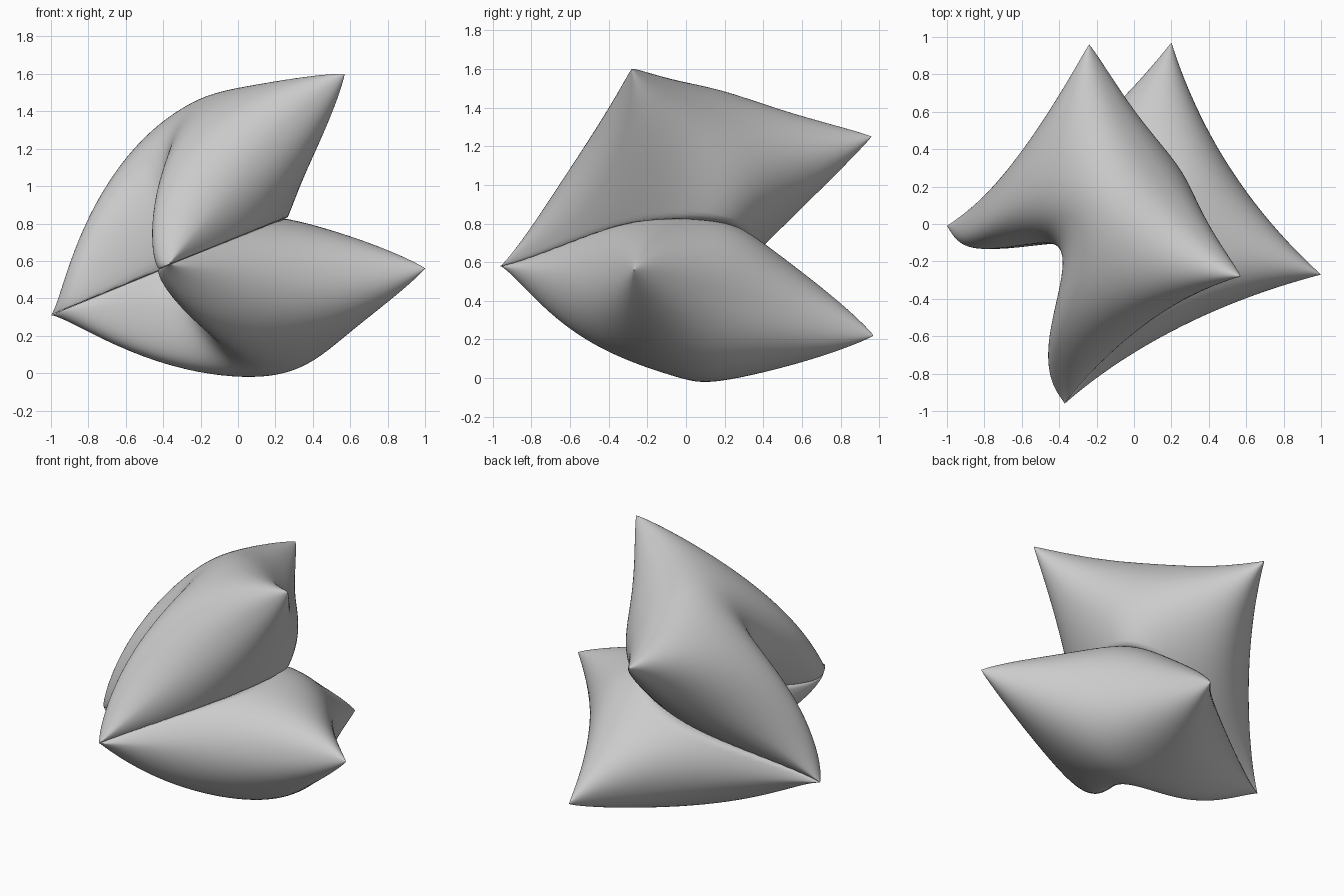
import bpy, bmesh, math
from mathutils import Vector as V

if "Cube" in bpy.data.objects:
    bpy.data.objects.remove(bpy.data.objects["Cube"])

N = 60
# the two cushions share the front-left side, which is pinched deeply inwards
FRONT, LEFT = V((-0.37, -0.96, 0.58)), V((-1.0, -0.01, 0.31))
LOWER = [FRONT, V((1.0, -0.27, 0.56)), V((0.2, 0.97, 0.22)), LEFT]
UPPER = [FRONT, V((0.57, -0.28, 1.6)), V((-0.24, 0.96, 1.25)), LEFT]

# contact plane about halfway between the cushions, through the shared side
hinge = (FRONT + LEFT) / 2
away = V((0, 0, 0))
for c, weight in ((LOWER, 1.1), (UPPER, 1.0)):
    away += (sum(c, V((0, 0, 0))) / 4 - hinge).normalized() * weight
contact = (LEFT - FRONT).cross(away).normalized()
if contact.z < 0:
    contact = -contact


def pillow(name, corners, inset, hinge_mid, puff, above):
    """Inflated square: corners are hinge start, outer start, outer end, hinge end."""
    c00, c10, c11, c01 = corners
    centre = (c00 + c10 + c11 + c01) / 4
    n = (c10 - c01).cross(c11 - c00).normalized()
    if n.z < 0:
        n = -n

    # outer seam sagging towards the middle
    def seam(a, b, t):
        m = (a + b) / 2
        return a.lerp(b, t) + (centre - m).normalized() * inset * (1 - abs(2 * t - 1) ** 2.0)

    # hinge seam: straight near the corners, then folding in sharply
    def fold(t):
        return c00.lerp(c01, t) + (V(hinge_mid) - (c00 + c01) / 2) * max(0, math.sin(math.pi * t)) ** 3

    def point(u, v, side):
        e0, e1 = seam(c00, c10, u), seam(c01, c11, u)
        h0, h1 = fold(v), seam(c10, c11, v)
        flat = c00.lerp(c10, u).lerp(c01.lerp(c11, u), v)
        base = e0.lerp(e1, v) + h0.lerp(h1, u) - flat
        power = 0.45 + 0.17 * (1 - u) ** 2
        f = max(0, 4 * u * (1 - u)) ** power * max(0, 4 * v * (1 - v)) ** power
        p = base + n * f * puff * side
        # flatten where it presses on the other cushion
        d = (p - hinge).dot(contact)
        if d * above < 0.001:
            p = p + contact * (0.001 * above - d)
        return p

    bm = bmesh.new()
    ts = [(1 - math.cos(math.pi * i / N)) / 2 for i in range(N + 1)]
    for side in (1, -1):
        g = [[bm.verts.new(point(u, v, side)) for v in ts] for u in ts]
        for i in range(N):
            for j in range(N):
                bm.faces.new((g[i][j], g[i + 1][j], g[i + 1][j + 1], g[i][j + 1]))
    # sew the two sheets together along the seams
    bmesh.ops.remove_doubles(bm, verts=bm.verts, dist=0.0003)
    bmesh.ops.recalc_face_normals(bm, faces=bm.faces)
    me = bpy.data.meshes.new(name)
    bm.to_mesh(me)
    bm.free()
    ob = bpy.data.objects.new(name, me)
    bpy.context.collection.objects.link(ob)
    bpy.ops.object.select_all(action='DESELECT')
    ob.select_set(True)
    bpy.context.view_layer.objects.active = ob
    bpy.ops.object.shade_smooth_by_angle(angle=math.radians(50))
    return ob


pillow("lower_cushion", LOWER, 0.10, (-0.27, -0.14, 0.42), 0.42, -1)
pillow("upper_cushion", UPPER, 0.10, (-0.27, -0.14, 0.68), 0.415, 1)
